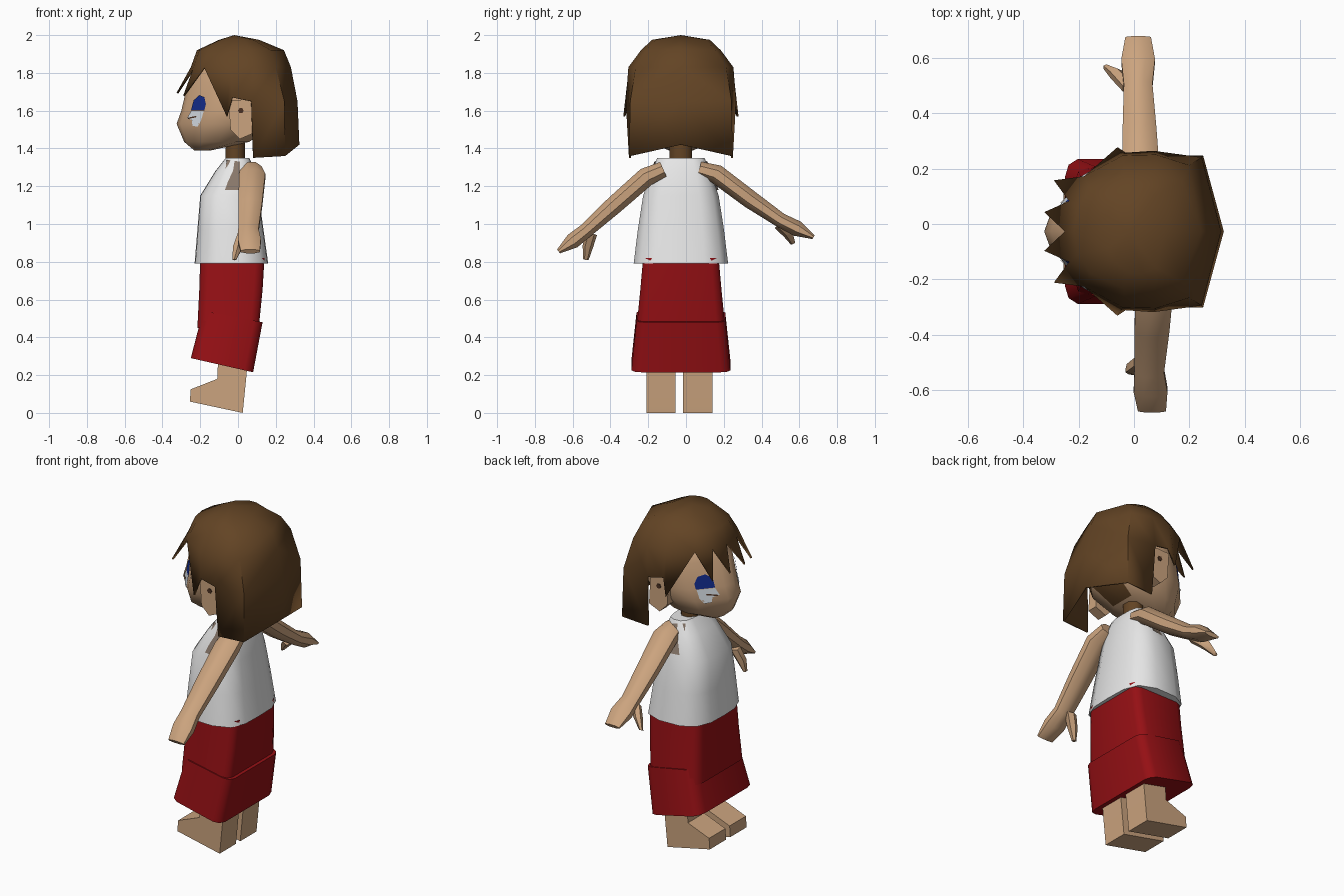
import bpy, bmesh, math
from mathutils import Vector

cube = bpy.data.objects.get("Cube")
if cube:
    bpy.data.objects.remove(cube, do_unlink=True)

MID = -0.027  # y of the body's plane of symmetry


def material(name, rgb):
    m = bpy.data.materials.new(name)
    m.use_nodes = True
    m.diffuse_color = (*rgb, 1)
    m.node_tree.nodes["Principled BSDF"].inputs["Base Color"].default_value = (*rgb, 1)
    return m


SKIN = material("skin", (0.6, 0.37, 0.21))
HAIR = material("brown hair", (0.125, 0.058, 0.018))
WHITE = material("white cloth", (0.8, 0.8, 0.8))
RED = material("red cloth", (0.3, 0.005, 0.007))
BLUE = material("iris blue", (0.006, 0.025, 0.27))
EYE = material("eye white", (0.72, 0.77, 0.82))
DARK = material("dark brown", (0.07, 0.03, 0.015))
TAUPE = material("armhole taupe", (0.24, 0.18, 0.14))


def make(name, verts, faces, mats, angle=45, fix=True):
    mesh = bpy.data.meshes.new(name)
    mesh.from_pydata([tuple(v) for v in verts], [], faces)
    bm = bmesh.new()
    bm.from_mesh(mesh)
    bmesh.ops.remove_doubles(bm, verts=bm.verts, dist=0.0001)
    if fix:
        bmesh.ops.recalc_face_normals(bm, faces=bm.faces)
    bm.to_mesh(mesh)
    bm.free()
    for m in mats:
        mesh.materials.append(m)
    ob = bpy.data.objects.new(name, mesh)
    bpy.context.collection.objects.link(ob)
    bpy.ops.object.select_all(action='DESELECT')
    ob.select_set(True)
    bpy.context.view_layer.objects.active = ob
    bpy.ops.object.shade_smooth_by_angle(angle=math.radians(angle))
    return ob


def loft(name, rings, mats, angle=45):
    n = len(rings[0])
    verts = [p for r in rings for p in r]
    faces = [(i * n + j, i * n + (j + 1) % n, (i + 1) * n + (j + 1) % n, (i + 1) * n + j)
             for i in range(len(rings) - 1) for j in range(n)]
    faces += [tuple(range(n)), tuple(range(len(verts) - n, len(verts)))]
    return make(name, verts, faces, mats, angle)


def ring(half, front, back, width, zf, zb=None):
    """Mirrored outline; half runs from front centre to back centre."""
    zb = zf if zb is None else zb
    outline = half + [(u, -v) for u, v in half[-2:0:-1]]
    return [Vector((front + u * (back - front), MID + v * width, zf + u * (zb - zf)))
            for u, v in outline]


def tube(name, path, mats, sides=8):
    """Path entries: centre, radius along x, radius across."""
    rings = []
    for i, (c, rx, r) in enumerate(path):
        a, b = path[max(i - 1, 0)][0], path[min(i + 1, len(path) - 1)][0]
        d = (Vector(b) - Vector(a)).normalized()
        across = d.cross(Vector((1, 0, 0))).normalized()
        rings.append([Vector(c) + Vector((1, 0, 0)) * rx * math.cos(t) + across * r * math.sin(t)
                      for t in (math.tau * (k + 0.5) / sides for k in range(sides))])
    return loft(name, rings, mats, 50)


# Clothes
BOX = [(0, 0), (0, .75), (.04, .92), (.14, 1), (.86, 1), (.96, .94), (1, .8), (1, 0)]
ROUND = [(0, 0), (.01, .45), (.1, .8), (.3, .98), (.65, 1), (.9, .85), (.99, .5), (1, 0)]
loft("shirt", [ring(ROUND, *r) for r in (
    (-.23, .16, .25, .79), (-.215, .135, .228, .97), (-.2, .11, .2, 1.15),
    (-.12, .09, .155, 1.28), (-.065, .06, .125, 1.35))], [WHITE], 50)
loft("skirt_top", [ring(BOX, *r) for r in (
    (-.2, .14, .2, .82), (-.205, .13, .215, .65), (-.215, .11, .235, .45))], [RED], 50)
loft("skirt_hem", [ring(BOX, *r) for r in (
    (-.185, .13, .235, .54, .48), (-.25, .08, .262, .29, .215))], [RED], 50)

# Legs and feet, one side profile each
PROFILE = [(.025, 0), (-.255, .06), (-.25, .125), (-.11, .18), (-.1, .4), (.06, .4), (.045, .2)]
for side, label in ((1, "right"), (-1, "left")):
    y = MID - .008 + side * .097
    loft(label + "_leg", [[Vector((x, y + e, z)) for x, z in PROFILE] for e in (-.077, .077)],
         [SKIN], 40)

# Arms hang at slightly different heights
tube("right_arm", [((.03, .07, 1.29), .06, .045), ((.025, .16, 1.265), .075, .055),
                   ((.02, .34, 1.13), .066, .052), ((.015, .5, 1.02), .056, .042),
                   ((.015, .59, .975), .066, .045), ((.015, .675, .93), .05, .012)], [SKIN])
tube("right_thumb", [((-.01, .49, 1.0), .035, .03), ((-.06, .54, .95), .03, .028),
                     ((-.1, .567, .895), .012, .012)], [SKIN], 6)
tube("left_arm", [((.07, -.12, 1.29), .06, .045), ((.075, -.21, 1.25), .075, .055),
                  ((.065, -.38, 1.1), .068, .052), ((.055, -.53, .965), .058, .042),
                  ((.06, -.6, .91), .066, .045), ((.065, -.675, .855), .055, .014)], [SKIN])
tube("left_thumb", [((.03, -.5, .95), .035, .03), ((0, -.52, .88), .03, .028),
                    ((-.02, -.53, .81), .012, .014)], [SKIN], 6)

# Armhole patches
for s in (1, -1):
    make("armhole_patch", [(x, MID + s * y, z) for x, y, z in (
        (-.08, .185, 1.18), (.01, .2, 1.18), (.01, .14, 1.33), (-.06, .115, 1.34))],
        [(0, 1, 2, 3)], [TAUPE])

tube("neck", [((-.015, MID, 1.3), .055, .065), ((-.015, MID, 1.5), .055, .065)], [HAIR])

# Head
FACE = [(0, 0), (.04, .25), (.28, .85), (.52, 1), (.8, .9), (1, .45), (1, 0)]
LEVELS = [(-.23, -.15, .06, 1.388), (-.285, .06, .17, 1.435), (-.325, .2, .23, 1.53),
          (-.3, .22, .245, 1.6), (-.265, .22, .245, 1.75), (-.2, .2, .22, 1.84),
          (-.12, .1, .1, 1.92)]
head = loft("head", [ring(FACE, *r) for r in LEVELS], [SKIN, HAIR], 40)
for p in head.data.polygons:
    if p.center.x > .1 or p.center.z > 1.86:
        p.material_index = 1


def on_face(s, z, side, lift):
    """Point on the cheek plane: s runs from the nose to the temple."""
    for lo, hi in zip(LEVELS, LEVELS[1:]):
        if lo[3] <= z <= hi[3]:
            t = (z - lo[3]) / (hi[3] - lo[3])
            f, b, w, _ = [p + t * (q - p) for p, q in zip(lo, hi)]
            u, v = [p + s * (q - p) for p, q in zip(FACE[1], FACE[2])]
            return Vector((f + u * (b - f) - .76 * lift, MID + side * (v * w + .65 * lift), z))


# Eyes, laid on the face as thin plates
EYES = [("iris", BLUE, .006, [(.28, 1.602), (.84, 1.602), (.86, 1.635), (.74, 1.672),
                              (.5, 1.682), (.3, 1.655)]),
        ("eye_white", EYE, .005, [(.22, 1.56), (.45, 1.55), (.52, 1.52), (.75, 1.515), (.84, 1.55),
                                  (.82, 1.599), (.28, 1.599)]),
        ("eye_line", DARK, .008, [(.28, 1.555), (.6, 1.565), (.6, 1.573), (.28, 1.563)])]
for s in (1, -1):
    for name, mat, lift, pts in EYES:
        verts = [on_face(a, z, s, lift) for a, z in pts]
        order = tuple(range(len(pts)))
        make(name, verts, [order if s < 0 else order[::-1]], [mat], fix=False)
    # Ears with a dark hollow
    ear = [(-.05, 1.655), (.07, 1.66), (.08, 1.48), (.01, 1.45), (-.04, 1.5)]
    loft("ear", [[Vector((x, MID + s * y, z)) for x, z in ear] for y in (.2, .262)], [SKIN])
    loft("ear_hollow", [[Vector((.015 + .015 * math.cos(k * math.tau / 6), MID + s * y,
                                 1.6 + .015 * math.sin(k * math.tau / 6))) for k in range(6)]
                        for y in (.258, .266)], [DARK])

# Hair: crown rows, hanging back and sides, pointed fringe
CROWN = [(.28, 0), (.2, .24), (.08, .278), (-.04, .275), (-.18, .2), (-.235, .11), (-.25, 0)]
MIDDLE = [(.315, 0, 1.65), (.245, .268, 1.65), (.07, .292, 1.65), (-.03, .285, 1.67)]
HEM = [(.325, 0, 1.42), (.25, .275, 1.36), (.08, .275, 1.35)]
rows = [[(x * k, y * w, z) for x, y in CROWN]
        for k, w, z in ((.4, .55, 1.975), (.87, .76, 1.92), (1, 1, 1.83))] + [MIDDLE, HEM]
verts, faces = [], []


def add(points, side):
    faces.append(tuple(range(len(verts), len(verts) + len(points))))
    verts.extend(Vector((x, MID + side * y, z)) for x, y, z in points)


for s in (1, -1):
    for i in range(6):
        add([(-.02, 0, 2), rows[0][i], rows[0][i + 1]], s)
    for a, b in zip(rows, rows[1:]):
        for i in range(min(len(a), len(b)) - 1):
            add([a[i], b[i], b[i + 1], a[i + 1]], s)
    crown = rows[2]
    # Side lock, then two fringe points
    add([crown[3], MIDDLE[3], (-.06, .305, 1.57), crown[4]], s)
    add([crown[4], (-.29, .185, 1.68), crown[5]], s)
    add([crown[5], (-.325, .07, 1.695), crown[6]], s)
hair = make("hair", verts, faces, [HAIR], 50)
shell = hair.modifiers.new("thickness", 'SOLIDIFY')
shell.thickness = 0.01
shell.offset = -1
